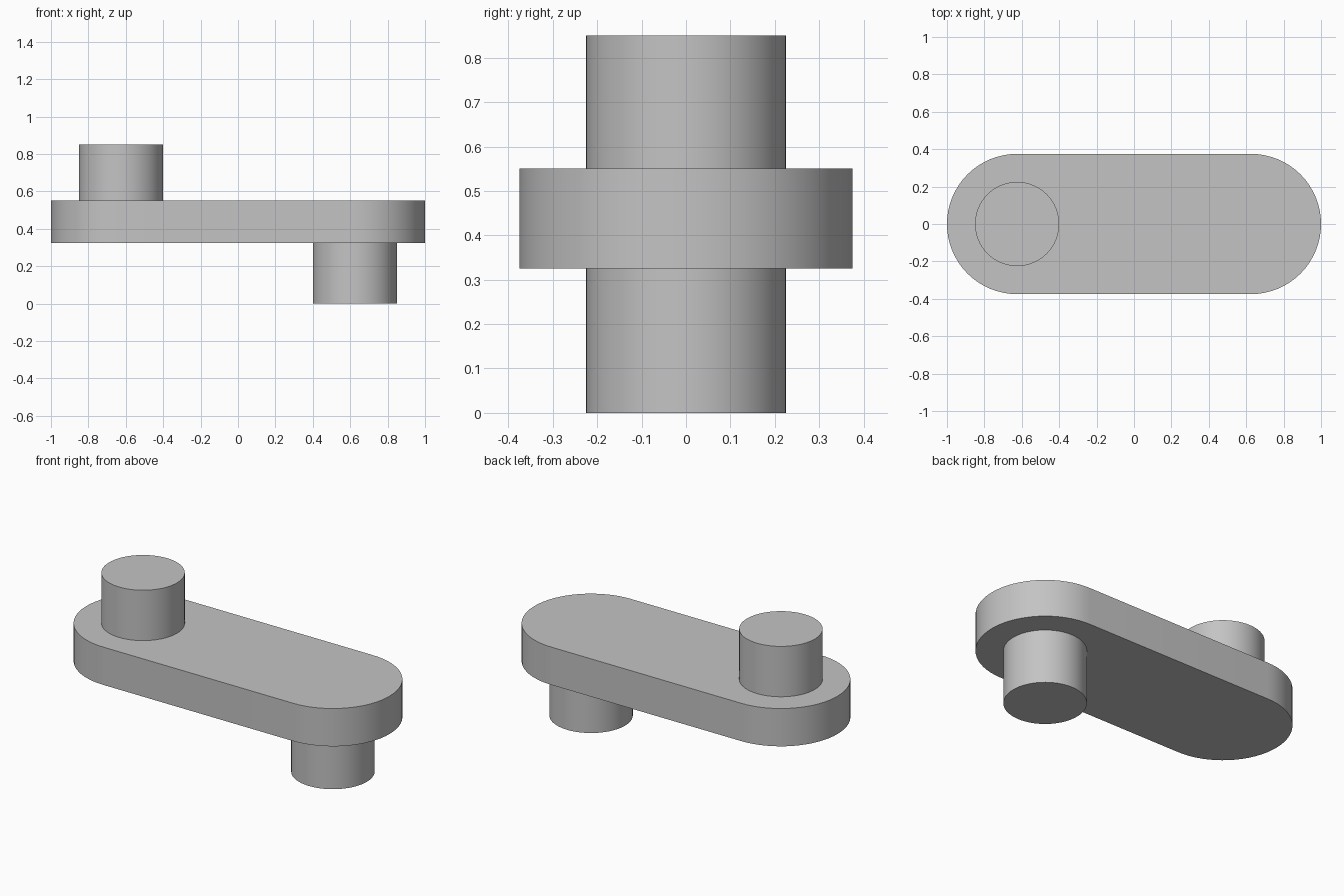
import bpy
import bmesh
from math import cos, sin, pi, radians

cube = bpy.data.objects.get("Cube")
if cube:
    bpy.data.objects.remove(cube, do_unlink=True)

grey = bpy.data.materials.new("plain grey")
grey.use_nodes = True
colour = (0.55, 0.55, 0.55, 1)
grey.diffuse_color = colour
grey.node_tree.nodes["Principled BSDF"].inputs["Base Color"].default_value = colour

REACH = 0.625      # distance of each pin axis from the centre
ARM_BOTTOM, ARM_TOP, TOP = 0.325, 0.55, 0.85
SINK = 0.005       # pins sit slightly inside the arm


def arc(cx, radius, start, sweep, steps):
    return [(cx + radius * cos(start + sweep * i / steps),
             radius * sin(start + sweep * i / steps)) for i in range(steps + 1)]


def extrude_profile(name, outline, bottom, top):
    """Raise a closed outline into a solid with smooth sides and sharp rims."""
    bm = bmesh.new()
    base = bm.faces.new([bm.verts.new((x, y, bottom)) for x, y in outline])
    result = bmesh.ops.extrude_face_region(bm, geom=[base], use_keep_orig=True)
    raised = [v for v in result["geom"] if isinstance(v, bmesh.types.BMVert)]
    bmesh.ops.translate(bm, verts=raised, vec=(0, 0, top - bottom))
    bmesh.ops.recalc_face_normals(bm, faces=bm.faces)
    mesh = bpy.data.meshes.new(name)
    bm.to_mesh(mesh)
    bm.free()
    mesh.materials.append(grey)
    obj = bpy.data.objects.new(name, mesh)
    bpy.context.collection.objects.link(obj)
    bpy.ops.object.select_all(action="DESELECT")
    obj.select_set(True)
    bpy.context.view_layer.objects.active = obj
    bpy.ops.object.shade_smooth_by_angle(angle=radians(30))
    return obj


# Arm with two rounded ends
stadium = arc(REACH, 0.375, -pi / 2, pi, 32) + arc(-REACH, 0.375, pi / 2, pi, 32)
extrude_profile("crank_arm", stadium, ARM_BOTTOM, ARM_TOP)

# Round pins on opposite ends and sides
for name, x, bottom, top in (("upper_pin", -REACH, ARM_TOP - SINK, TOP),
                             ("lower_pin", REACH, 0, ARM_BOTTOM + SINK)):
    extrude_profile(name, arc(x, 0.225, 0, 2 * pi, 64)[:-1], bottom, top)
